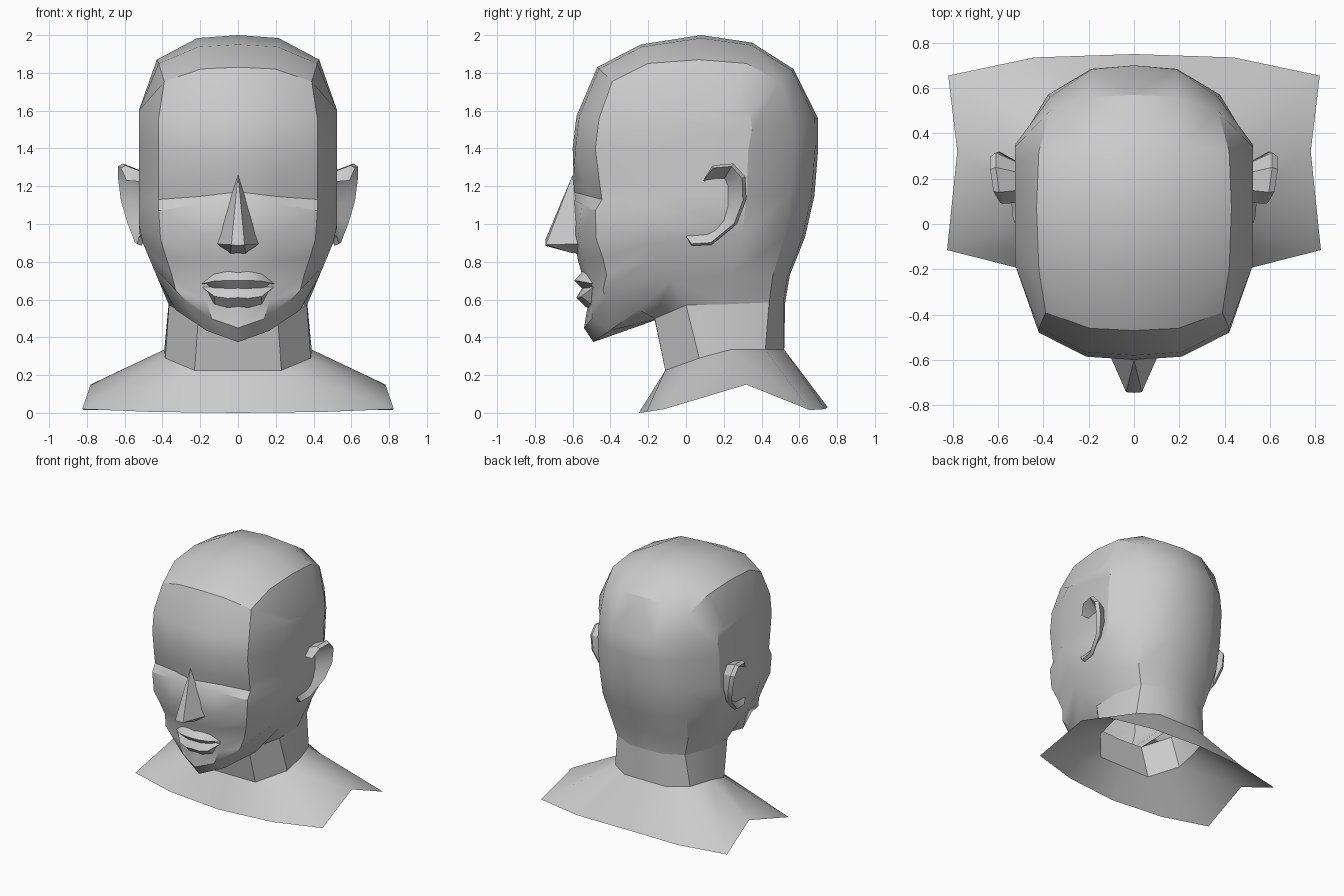
import bpy
import bmesh
import math
from mathutils import Vector

default_cube = bpy.data.objects.get("Cube")
if default_cube:
    bpy.data.objects.remove(default_cube, do_unlink=True)

clay = bpy.data.materials.new("clay grey")
clay.use_nodes = True
clay_colour = (.6, .6, .6, 1)
clay.diffuse_color = clay_colour
clay.node_tree.nodes["Principled BSDF"].inputs["Base Color"].default_value = clay_colour


def build_part(name, columns, extra_faces=()):
    """Loft neighbouring columns of points into quads, then mirror the half."""
    mesh = bpy.data.meshes.new(name)
    bm = bmesh.new()
    grid = [[bm.verts.new(point) for point in column] for column in columns]
    for left, right in zip(grid, grid[1:]):
        for row in range(len(left) - 1):
            bm.faces.new((left[row], right[row], right[row + 1], left[row + 1]))
    for face in extra_faces:
        bm.faces.new([grid[column][row] for column, row in face])
    bmesh.ops.remove_doubles(bm, verts=bm.verts, dist=.0005)
    bmesh.ops.recalc_face_normals(bm, faces=bm.faces)
    bm.to_mesh(mesh)
    bm.free()
    mesh.materials.append(clay)
    part = bpy.data.objects.new(name, mesh)
    bpy.context.collection.objects.link(part)
    bpy.ops.object.select_all(action='DESELECT')
    part.select_set(True)
    bpy.context.view_layer.objects.active = part
    bpy.ops.object.shade_smooth_by_angle(angle=math.radians(30))
    mirror = part.modifiers.new("Mirror", 'MIRROR')
    mirror.use_clip = True
    return part


# Head: centre profile from throat, over the face and crown, to the nape
centre_profile = [
    (-.165, .49), (-.49, .375), (-.54, .45), (-.52, .57), (-.53, .66), (-.57, .8),
    (-.6, .95), (-.6, 1.13), (-.6, 1.17), (-.595, 1.25), (-.6, 1.4), (-.58, 1.57),
    (-.47, 1.83), (-.24, 1.95), (.08, 2), (.35, 1.96), (.57, 1.82), (.7, 1.56),
    (.7, 1.4), (.68, 1.15), (.63, .93), (.55, .73), (.525, .585)]
# Edge where the face and crown turn into the side of the head
temple_edge = [
    (.21, -.165, .5), (.33, -.25, .545), (.28, -.42, .59), (.33, -.44, .65),
    (.35, -.42, .73), (.38, -.44, .82), (.41, -.475, .92), (.42, -.48, 1.07),
    (.42, -.445, 1.13), (.42, -.455, 1.2), (.42, -.48, 1.4), (.42, -.46, 1.56),
    (.39, -.39, 1.755), (.42, -.2, 1.85), (.43, .07, 1.87), (.42, .32, 1.85),
    (.37, .5, 1.75), (.37, .56, 1.56), (.38, .57, 1.4), (.38, .55, 1.15),
    (.37, .52, .93), (.34, .46, .73), (.3, .44, .585)]
# Outline of the broad flat side panel
side_outline = [
    (0, .57), (-.08, .7), (-.13, .74), (-.15, .78), (-.15, .83), (-.17, .9),
    (-.18, 1), (-.18, 1.1), (-.18, 1.15), (-.18, 1.2), (-.18, 1.4), (-.18, 1.56),
    (-.14, 1.6), (-.08, 1.6), (.08, 1.6), (.25, 1.6), (.34, 1.6), (.35, 1.5),
    (.33, 1.4), (.32, 1.15), (.3, .95), (.24, .73), (.22, .575)]
# How far the brow column leans towards the temple, row by row
lean = {0: .35, 1: .35, 2: .35, 3: .3, 4: .3, 5: .25, 6: .25, 7: .4, 8: .62, 9: .4}

centre = [Vector((0, y, z)) for y, z in centre_profile]
temple = [Vector(point) for point in temple_edge]
side = [Vector((.525 - .42 * max(0, .95 - z), y, z)) for y, z in side_outline]
brow = []
for row, (inner, outer) in enumerate(zip(centre, temple)):
    point = inner.lerp(outer, lean.get(row, .12))
    point.x = outer.x / 2
    brow.append(point)

# Zip the front and back of the side panel together, rising from the neck
side_faces = []
front, back, peak = 0, len(side) - 1, 14
while back - front > 1:
    climb_front = back <= peak or (front < peak and side[front + 1].z <= side[back - 1].z)
    corner = front + 1 if climb_front else back - 1
    side_faces.append([(3, front), (3, corner), (3, back)])
    front, back = (corner, back) if climb_front else (front, corner)
build_part("head", [centre, brow, temple, side], side_faces)

# Neck: tube from the jaw and nape down to the collar
neck_top = [centre[0], temple[0], side[0], side[-1], temple[-1], brow[-1], centre[-1]]
collar = [(0, -.11, .225), (.23, -.11, .225), (.385, .07, .29), (.39, .235, .335),
          (.33, .42, .335), (.18, .52, .335), (0, .52, .335)]
build_part("neck", [neck_top, collar])

# Shoulders: open sheet flaring out from the collar
hem = [(0, -.25, 0), (.45, -.21, .005), (.825, -.115, .02), (.78, .32, .15),
       (.82, .655, .015), (.44, .735, .02), (0, .75, .03)]
build_part("shoulders", [collar, hem])

# Nose: wedge with a narrow ridge, flared wings and a flat underside
bridge = (0, -.6, 1.26)
tip, tip_side = (0, -.745, .915), (.035, -.742, .89)
wing, wing_root = (.115, -.56, .895), (.1, -.5, .89)
build_part("nose", [
    [bridge, tip, (0, -.745, .885), (0, -.61, .85), (0, -.54, .84)],
    [bridge, tip_side, tip_side, (.04, -.61, .848), (.04, -.54, .84)],
    [bridge, wing, wing, wing, wing_root]])

# Lips: ridged profile that tapers towards the corners of the mouth
lip_profile = [(-.55, .745), (-.592, .7), (-.55, .66), (-.58, .61), (-.53, .565), (-.5, .56)]
lip_columns = []
for x, recess, squeeze in ((0, 0, 1), (.055, .002, 1.05), (.125, .025, .9), (.19, .09, .2)):
    lip_columns.append([(x, y + recess, .68 + (z - .68) * squeeze) for y, z in lip_profile])
build_part("lips", lip_columns)

# Ears: crescent shells standing out from the side of the head
ear_rim = [(.59, .09, 1.23), (.62, .14, 1.31), (.635, .25, 1.32), (.635, .315, 1.25),
           (.62, .32, 1.13), (.585, .27, 1), (.545, .135, .89), (.535, .03, .885), (.525, 0, .93)]
ear_inner = [(.1, 1.225), (.16, 1.235), (.2, 1.235), (.215, 1.2), (.215, 1.1), (.19, 1.02),
             (.115, .955), (.03, .94), (.01, .94)]
sections = []
for rim_point, (y, z) in zip(ear_rim, ear_inner):
    rim = Vector(rim_point)
    root = Vector((.515, y, z))
    lip = rim.lerp(root, .18)
    lip.x = rim.x
    rim.x -= .025
    behind = rim.lerp(root, .5)
    behind.x = .5
    sections.append([root, lip, rim, behind])
build_part("ears", sections)
